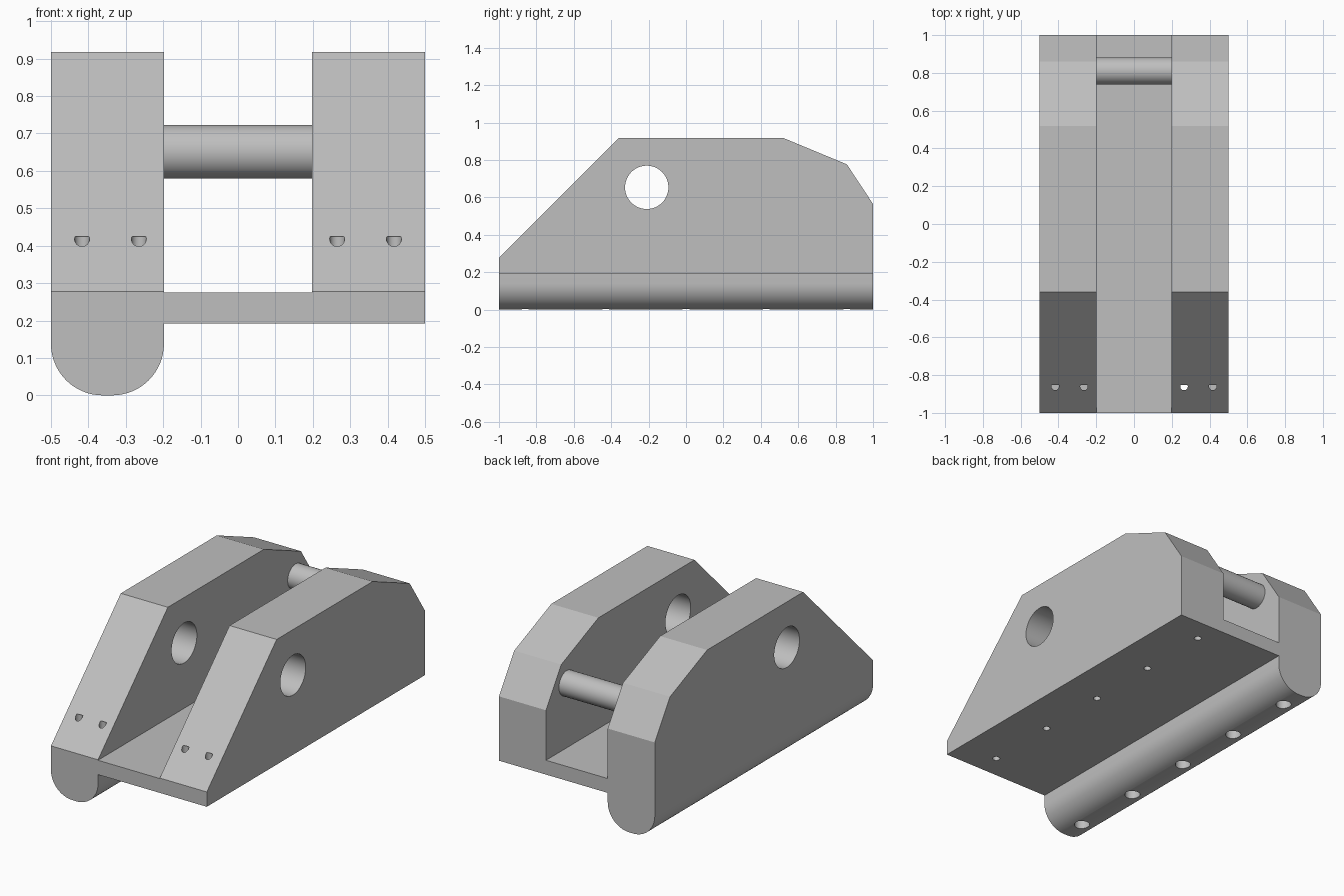
import bpy, bmesh, math
from mathutils import Matrix, Vector

if "Cube" in bpy.data.objects:
    bpy.data.objects.remove(bpy.data.objects["Cube"], do_unlink=True)

grey = bpy.data.materials.new("plain_grey")
grey.use_nodes = True
grey.diffuse_color = (0.52, 0.52, 0.52, 1)
grey.node_tree.nodes["Principled BSDF"].inputs["Base Color"].default_value = (0.52, 0.52, 0.52, 1)


def make_object(name, bm):
    bmesh.ops.recalc_face_normals(bm, faces=bm.faces)
    mesh = bpy.data.meshes.new(name)
    bm.to_mesh(mesh)
    bm.free()
    mesh.materials.append(grey)
    obj = bpy.data.objects.new(name, mesh)
    bpy.context.collection.objects.link(obj)
    return obj


def extrude_outline(name, points, offset):
    bm = bmesh.new()
    face = bm.faces.new([bm.verts.new(p) for p in points])
    result = bmesh.ops.extrude_face_region(bm, geom=[face])
    moved = [g for g in result["geom"] if isinstance(g, bmesh.types.BMVert)]
    bmesh.ops.translate(bm, verts=moved, vec=offset)
    return make_object(name, bm)


def add_cylinder(bm, start, end, radius, sides=48):
    start, end = Vector(start), Vector(end)
    axis = end - start
    turn = axis.to_track_quat("Z", "Y").to_matrix().to_4x4()
    bmesh.ops.create_cone(bm, cap_ends=True, segments=sides, radius1=radius, radius2=radius,
                          depth=axis.length, matrix=Matrix.Translation((start + end) / 2) @ turn)


def select_only(obj):
    bpy.ops.object.select_all(action="DESELECT")
    obj.select_set(True)
    bpy.context.view_layer.objects.active = obj


def apply_boolean(obj, tool, operation):
    tool.hide_render = True
    mod = obj.modifiers.new("shape", "BOOLEAN")
    mod.object, mod.operation, mod.solver = tool, operation, "EXACT"
    select_only(obj)
    bpy.ops.object.modifier_apply(modifier=mod.name)
    bpy.data.objects.remove(tool, do_unlink=True)


# Front section: two walls, a floor plate and a round-bottomed keel
OUT, IN, TOP, FLOOR, BASE, R = 0.5, 0.198, 0.918, 0.275, 0.192, 0.138


def arc(cx, begin, finish, steps=16):
    angles = [math.radians(begin + (finish - begin) * i / steps) for i in range(steps + 1)]
    return [(cx + R * math.cos(a), R + R * math.sin(a)) for a in angles]


section = [(-IN, BASE), (OUT, BASE), (OUT, TOP), (IN, TOP), (IN, FLOOR),
           (-IN, FLOOR), (-IN, TOP), (-OUT, TOP)]
section += arc(-OUT + R, 180, 270) + arc(-IN - R, 270, 360)
frame = extrude_outline("frame", [(x, -1, z) for x, z in section], (0, 2, 0))

# Side outline trims the slopes at the front and back of both walls
side = [(-1.1, 0.178), (-0.36, TOP), (-0.36, 1.1), (-1.1, 1.1)]
front_trim = extrude_outline("front_trim", [(-0.6, y, z) for y, z in side], (1.2, 0, 0))
apply_boolean(frame, front_trim, "DIFFERENCE")
side = [(0.52, TOP), (0.86, 0.777), (1, 0.565), (1.1, 0.414), (1.1, 1.1), (0.52, 1.1)]
back_trim = extrude_outline("back_trim", [(-0.6, y, z) for y, z in side], (1.2, 0, 0))
apply_boolean(frame, back_trim, "DIFFERENCE")

# Large cross hole, bolt holes along the underside, small front pockets
bm = bmesh.new()
add_cylinder(bm, (-0.6, -0.21, 0.654), (0.6, -0.21, 0.654), 0.116)
for i in range(-2, 3):
    y = 0.43 * i
    add_cylinder(bm, (-0.35, y, -0.05), (-0.35, y, 0.1), 0.042, 32)
    add_cylinder(bm, (0.265, y, 0.1), (0.265, y, 0.425), 0.02, 24)
for x in (-0.417, -0.265, 0.417):
    add_cylinder(bm, (x, -0.86, 0.27), (x, -0.86, 0.425), 0.02, 24)
apply_boolean(frame, make_object("hole_cutter", bm), "DIFFERENCE")

# Cross pin between the walls
bm = bmesh.new()
add_cylinder(bm, (-0.4995, 0.81, 0.651), (0.35, 0.81, 0.651), 0.072)
pin = make_object("cross_pin", bm)

for obj in (frame, pin):
    select_only(obj)
    bpy.ops.object.shade_smooth_by_angle(angle=math.radians(20))
